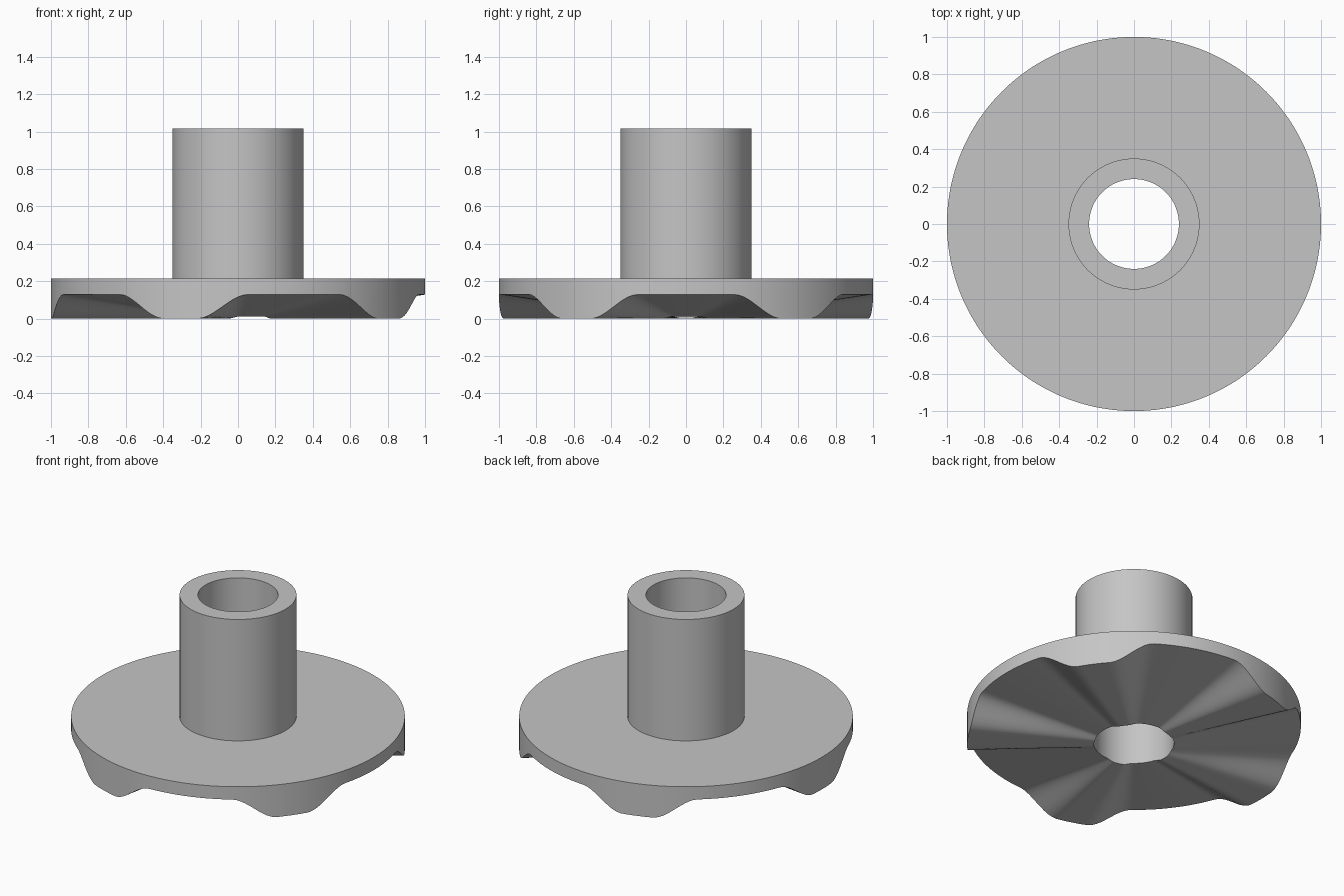
import bpy, bmesh, math

if "Cube" in bpy.data.objects:
    bpy.data.objects.remove(bpy.data.objects["Cube"])

R_BORE, R_HUB, R_RIM = 0.24, 0.35, 1.0
Z_FLANGE, Z_TOP = 0.213, 1.016
LOBES, STEPS = 5, 240


def lift(deg):
    """Wave around the underside: 0 on a lobe, 1 in a valley."""
    pitch = 360 / LOBES
    off = abs((deg - 180 + pitch / 2) % pitch - pitch / 2)
    t = min(max((off - 5.5) / 15.5, 0), 1)
    return t * t * (3 - 2 * t)


def underside(r, deg):
    depth = 0.012 + (0.128 - 0.012) * (r - R_BORE) / (R_RIM - R_BORE)
    return depth * lift(deg)


steel = bpy.data.materials.new("light grey metal")
steel.diffuse_color = (0.56, 0.56, 0.56, 1)
steel.use_nodes = True
steel.node_tree.nodes["Principled BSDF"].inputs["Base Color"].default_value = steel.diffuse_color

# Closed section revolved around the axis; the underside follows the wave
bm = bmesh.new()
loops = []
for i in range(STEPS):
    deg = 360 * i / STEPS
    section = [(r, underside(r, deg)) for r in (R_BORE, 0.43, 0.62, 0.81, R_RIM)]
    section += [(R_RIM, Z_FLANGE), (R_HUB, Z_FLANGE), (R_HUB, Z_TOP), (R_BORE, Z_TOP)]
    c, s = math.cos(math.radians(deg)), math.sin(math.radians(deg))
    loops.append([bm.verts.new((r * c, r * s, z)) for r, z in section])
for i, a in enumerate(loops):
    b = loops[(i + 1) % STEPS]
    for j in range(len(a)):
        k = (j + 1) % len(a)
        bm.faces.new((a[j], b[j], b[k], a[k]))
bmesh.ops.recalc_face_normals(bm, faces=bm.faces)

mesh = bpy.data.meshes.new("flanged_hub")
bm.to_mesh(mesh)
bm.free()
mesh.materials.append(steel)
hub = bpy.data.objects.new("flanged_hub", mesh)
bpy.context.collection.objects.link(hub)
bpy.context.view_layer.objects.active = hub
hub.select_set(True)
bpy.ops.object.shade_smooth_by_angle(angle=math.radians(30))
